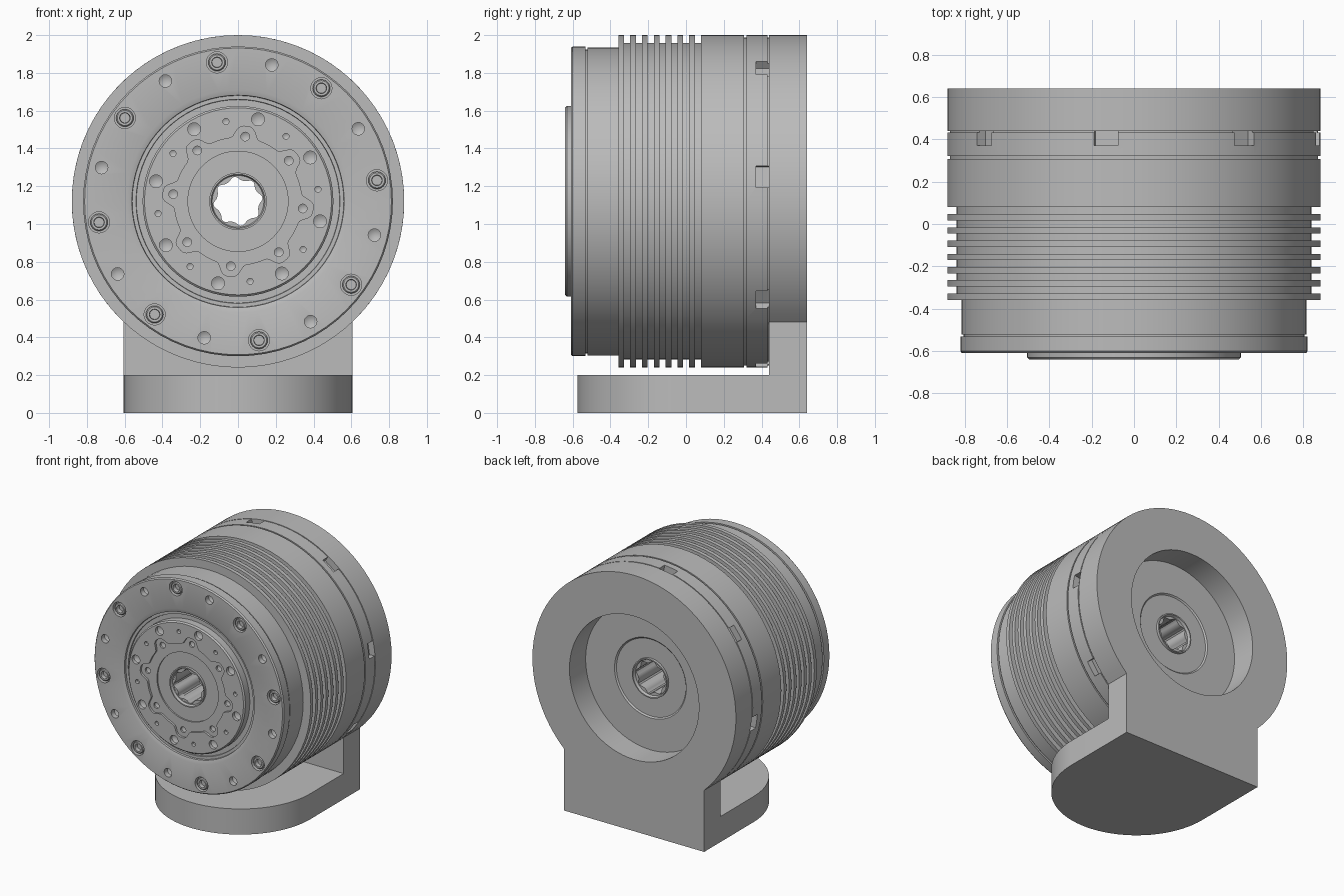
import bpy, bmesh
from math import cos, sin, pi, radians, exp, atan2
from mathutils import Matrix

if "Cube" in bpy.data.objects:
    bpy.data.objects.remove(bpy.data.objects["Cube"], do_unlink=True)

AXIS_Z = 1.12          # height of the horizontal main axis
R = 0.88               # outer radius
BASE = 0.605           # half width of the foot

grey = bpy.data.materials.new("machined_grey")
grey.use_nodes = True
grey.diffuse_color = (0.5, 0.5, 0.5, 1)
grey.node_tree.nodes["Principled BSDF"].inputs["Base Color"].default_value = (0.5, 0.5, 0.5, 1)


def revolve(bm, profile, cx=0, cz=AXIS_Z, seg=72):
    """Closed (y, radius) profile turned about an axis along y."""
    rings = [[bm.verts.new((cx + r * cos(2 * pi * i / seg), y, cz + r * sin(2 * pi * i / seg)))
              for i in range(seg)] for y, r in profile]
    new = [v for ring in rings for v in ring]
    for k, a in enumerate(rings):
        n = (k + 1) % len(rings)
        if profile[k][1] == 0 and profile[n][1] == 0:
            continue
        b = rings[n]
        for i in range(seg):
            j = (i + 1) % seg
            bm.faces.new((a[i], a[j], b[j], b[i]))
    bmesh.ops.remove_doubles(bm, verts=new, dist=1e-5)


def prism(bm, points, lo, hi, upright=False):
    """Outline extruded along y, or along z when upright."""
    place = (lambda p, h: (p[0], p[1], h)) if upright else (lambda p, h: (p[0], h, p[1]))
    a = [bm.verts.new(place(p, lo)) for p in points]
    b = [bm.verts.new(place(p, hi)) for p in points]
    bm.faces.new(a)
    bm.faces.new(b[::-1])
    for i in range(len(a)):
        j = (i + 1) % len(a)
        bm.faces.new((a[i], b[i], b[j], a[j]))


def finish(name, bm):
    bmesh.ops.recalc_face_normals(bm, faces=bm.faces)
    mesh = bpy.data.meshes.new(name)
    bm.to_mesh(mesh)
    bm.free()
    mesh.materials.append(grey)
    obj = bpy.data.objects.new(name, mesh)
    bpy.context.collection.objects.link(obj)
    return obj


def activate(obj):
    bpy.ops.object.select_all(action='DESELECT')
    obj.select_set(True)
    bpy.context.view_layer.objects.active = obj


def cut(obj, bm):
    cutter = finish("cutter", bm)
    cutter.hide_render = True
    mod = obj.modifiers.new("cut", 'BOOLEAN')
    mod.operation, mod.solver, mod.object = 'DIFFERENCE', 'EXACT', cutter
    activate(obj)
    bpy.ops.object.modifier_apply(modifier=mod.name)
    bpy.data.objects.remove(cutter, do_unlink=True)


def smooth(obj):
    activate(obj)
    bpy.ops.object.shade_smooth_by_angle(angle=radians(30))


def circle8(radius, start):
    """Eight evenly spaced places around the main axis."""
    return [(radius * cos(a), AXIS_Z + radius * sin(a))
            for a in (radians(start + 45 * k) for k in range(8))]


def drill(bm, places, face, depth, r, tip=0.6):
    for x, z in places:
        revolve(bm, [(face - 0.1, 0), (face - 0.1, r), (face + depth, r),
                     (face + depth + tip * r, 0)], x, z, 20)


def polar(radius_at, n):
    return [(radius_at(a) * cos(a), AXIS_Z + radius_at(a) * sin(a))
            for a in (2 * pi * i / n for i in range(n))]


# Housing: front flange, cooling fins, rear ring
FRONT, REAR = -0.61, 0.44
profile = [(REAR - 0.01, 0.14), (REAR - 0.01, 0.3), (REAR, 0.31), (REAR, R - 0.012),
           (REAR - 0.008, R - 0.012), (REAR - 0.008, R), (0.32, R), (0.32, R - 0.012),
           (0.308, R - 0.012), (0.308, R), (0.08, R), (0.08, 0.837)]
for k in reversed(range(7)):
    y = -0.358 + 0.0625 * k
    profile += [(y + 0.03, 0.837), (y + 0.03, R), (y, R)]
    if k:
        profile.append((y, 0.837))
profile += [(-0.358, 0.815), (-0.522, 0.815), (-0.522, 0.805), (-0.532, 0.805), (-0.532, 0.82),
            (FRONT + 0.01, 0.82), (FRONT, 0.812), (FRONT, 0.59), (FRONT + 0.01, 0.562),
            (FRONT + 0.025, 0.56), (FRONT + 0.025, 0.54), (-0.575, 0.538), (-0.575, 0.14)]
bm = bmesh.new()
revolve(bm, profile)
housing = finish("housing", bm)

# Flange holes and rim slots
SCREWS = circle8(0.744, 8.6)
bm = bmesh.new()
drill(bm, SCREWS, FRONT, 0.04, 0.056, 0)
drill(bm, circle8(0.744, 31.1), FRONT, 0.04, 0.033)
for x, z in circle8(0.875, 8.6):
    turn = Matrix.Rotation(-atan2(z - AXIS_Z, x), 4, 'Y')
    bmesh.ops.create_cube(bm, size=1, matrix=Matrix.Translation((x, 0.41, z)) @ turn
                          @ Matrix.Diagonal((0.09, 0.08, 0.115, 1)))
cut(housing, bm)
smooth(housing)

# Socket head screws in the flange
for i, (x, z) in enumerate(SCREWS):
    bm = bmesh.new()
    y = FRONT + 0.006
    revolve(bm, [(y + 0.05, 0), (y + 0.05, 0.046), (y + 0.006, 0.046), (y, 0.04),
                 (y, 0.028), (y + 0.03, 0.026), (y + 0.03, 0)], x, z, 24)
    smooth(finish(f"flange_screw_{i + 1}", bm))

# Output hub with lobed recess
HUB = -0.64
bm = bmesh.new()
revolve(bm, [(-0.56, 0.13), (-0.612, 0.13), (-0.612, 0.265), (HUB, 0.265), (HUB, 0.495),
             (HUB + 0.01, 0.505), (-0.56, 0.505)])
hub = finish("output_hub", bm)


def lobe(a):
    d = (a - radians(-6.3) + pi / 8) % (pi / 4) - pi / 8
    return 0.337 + 0.062 * exp(-(d / radians(9)) ** 4)


bm = bmesh.new()
prism(bm, polar(lobe, 160), -0.75, HUB + 0.017)
cut(hub, bm)

# Three circles of holes in the hub
bm = bmesh.new()
drill(bm, circle8(0.447, 31.3), HUB, 0.025, 0.034)
drill(bm, circle8(0.428, 8.6), HUB, 0.025, 0.016)
drill(bm, circle8(0.345, -6.3), HUB + 0.017, 0.015, 0.023)
cut(hub, bm)
smooth(hub)

# Central sleeve with splined through bore
bm = bmesh.new()
revolve(bm, [(-0.61, 0), (-0.61, 0.136), (-0.63, 0.143), (-0.63, 0.152), (0.45, 0.152),
             (0.45, 0.143), (0.43, 0.136), (0.43, 0)])
sleeve = finish("splined_sleeve", bm)
bm = bmesh.new()
prism(bm, polar(lambda a: 0.112 + 0.02 * abs(cos(4 * (a - radians(8.6)))) ** 3, 64), -1, 1)
cut(sleeve, bm)
smooth(sleeve)

# Rear bracket: round plate running down into a straight foot
start = -atan2((R * R - BASE * BASE) ** 0.5, BASE)
sweep = pi - 2 * start
outline = [(-BASE, 0), (BASE, 0)]
outline += [(R * cos(start + sweep * i / 64), AXIS_Z + R * sin(start + sweep * i / 64))
            for i in range(65)]
bm = bmesh.new()
prism(bm, outline, REAR, 0.64)
bracket = finish("rear_bracket", bm)
bm = bmesh.new()
prism(bm, polar(lambda a: 0.56, 72), 0.3, 0.8)
cut(bracket, bm)
smooth(bracket)

# Foot plate with a rounded front
outline = [(BASE, REAR), (-BASE, REAR)]
outline += [(BASE * cos(pi + pi * i / 40), 0.03 + BASE * sin(pi + pi * i / 40)) for i in range(41)]
bm = bmesh.new()
prism(bm, outline, 0, 0.2, upright=True)
smooth(finish("foot_plate", bm))
